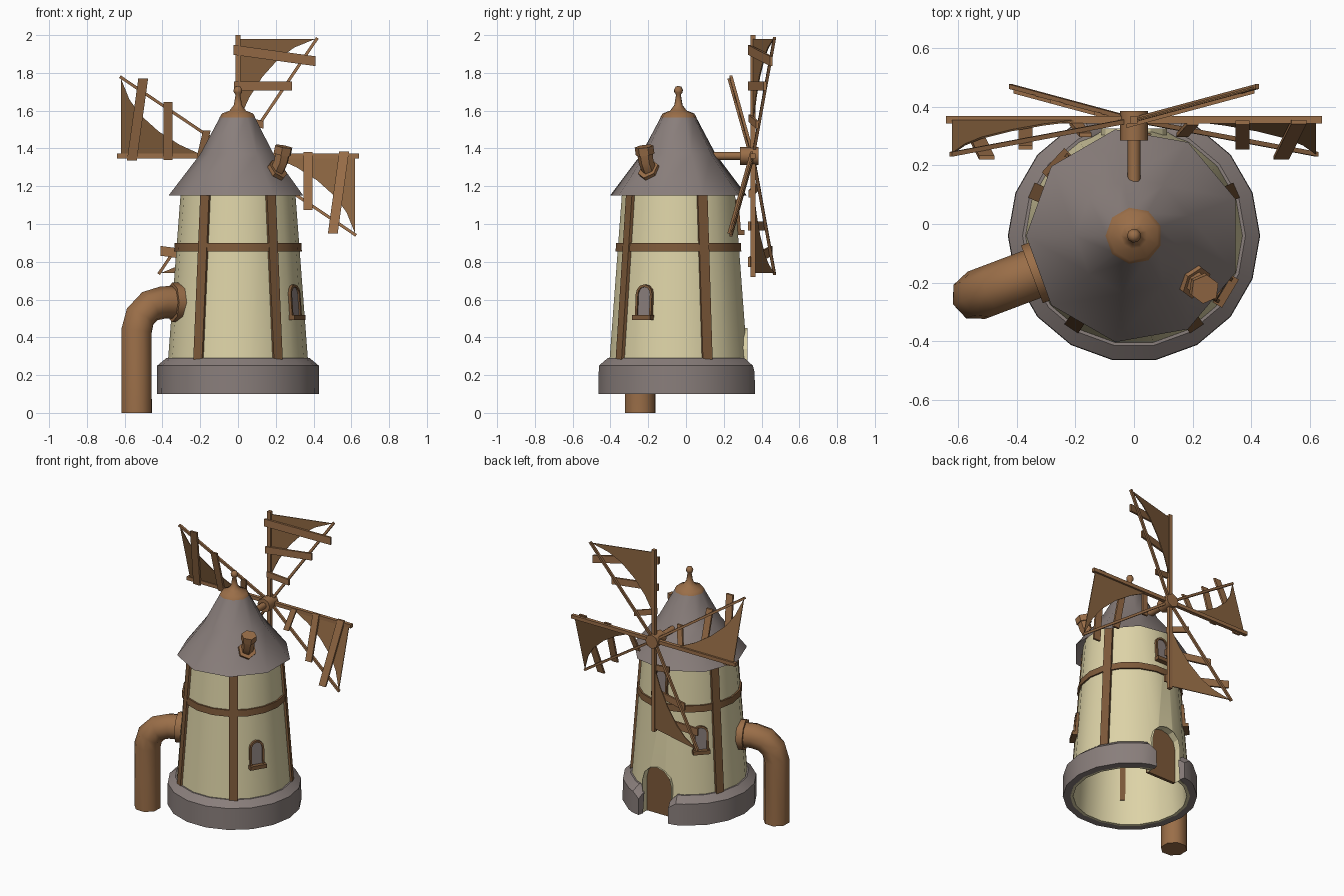
import bpy, bmesh, math
from mathutils import Vector

if "Cube" in bpy.data.objects:
    bpy.data.objects.remove(bpy.data.objects["Cube"])

CY = -0.04  # tower axis in y


def material(name, srgb):
    lin = [((c / 255 + 0.055) / 1.055) ** 2.4 for c in srgb]
    m = bpy.data.materials.new(name)
    m.diffuse_color = (*lin, 1)
    m.use_nodes = True
    m.node_tree.nodes["Principled BSDF"].inputs["Base Color"].default_value = m.diffuse_color
    return m


CREAM = material("cream plaster", (221, 211, 167))
GREY = material("grey stone", (137, 126, 123))
TIMBER = material("dark timber", (126, 90, 58))
WOOD = material("warm wood", (154, 110, 72))
SAIL = material("sail brown", (138, 100, 64))


def make(name, verts, faces, mat, smooth=None):
    bm = bmesh.new()
    vs = [bm.verts.new(v) for v in verts]
    for f in faces:
        bm.faces.new([vs[i] for i in f])
    bmesh.ops.recalc_face_normals(bm, faces=bm.faces)
    me = bpy.data.meshes.new(name)
    bm.to_mesh(me)
    bm.free()
    me.materials.append(mat)
    ob = bpy.data.objects.new(name, me)
    bpy.context.collection.objects.link(ob)
    if smooth:
        bpy.ops.object.select_all(action='DESELECT')
        ob.select_set(True)
        bpy.context.view_layer.objects.active = ob
        bpy.ops.object.shade_smooth_by_angle(angle=math.radians(smooth))
    return ob


def skin(name, rings, mat, around=True, along=False, caps=False, smooth=None):
    """Join equal rings of points; 'around' closes each ring, 'along' joins last to first."""
    n, m = len(rings[0]), len(rings)
    faces = [(i * n + j, i * n + (j + 1) % n, (i + 1) % m * n + (j + 1) % n, (i + 1) % m * n + j)
             for i in range(m if along else m - 1) for j in range(n if around else n - 1)]
    if caps:
        faces += [tuple(range(n)), tuple(range((m - 1) * n, m * n))]
    return make(name, [p for r in rings for p in r], faces, mat, smooth)


def polar(deg, r, z):
    a = math.radians(deg)
    return Vector((r * math.cos(a), CY + r * math.sin(a), z))


def lathe(name, profile, n, mat, start=0, closed=False, caps=False, smooth=35):
    rings = [[polar(start + 360 * k / n, r, z) for k in range(n)] for r, z in profile]
    return skin(name, rings, mat, along=closed, caps=caps, smooth=smooth)


def tube(name, deg, path, mat, sides=8, smooth=50):
    """Tube through (r, z, radius) points in the vertical plane at angle deg."""
    pts = [polar(deg, r, z) for r, z, _ in path]
    side = polar(deg + 90, 1, 0) - Vector((0, CY, 0))
    rings = []
    for i, p in enumerate(pts):
        t = Vector()
        if i:
            t += (p - pts[i - 1]).normalized()
        if i < len(pts) - 1:
            t += (pts[i + 1] - p).normalized()
        nrm = t.normalized().cross(side)
        rings.append([p + path[i][2] * (nrm * math.cos(2 * math.pi * k / sides)
                                        + side * math.sin(2 * math.pi * k / sides)) for k in range(sides)])
    return skin(name, rings, mat, caps=True, smooth=smooth)


def prism(name, pts, offset, mat):
    return skin(name, [pts, [p + Vector(offset) for p in pts]], mat, caps=True)


def bar(name, p0, p1, w, t, mat):
    """Box from p0 to p1 with half-size vectors w and t."""
    rect = [w + t, w - t, -w - t, -w + t]
    return skin(name, [[p0 + q for q in rect], [p1 + q for q in rect]], mat, caps=True)


def arch(w, h, segs=6):
    """Arched outline (sideways, up) of half width w and height h."""
    top = [(w * math.cos(math.pi * k / segs), h - w + w * math.sin(math.pi * k / segs)) for k in range(segs + 1)]
    return [(w, 0)] + top + [(-w, 0)]


def wall(z):
    return 0.384 - 0.0756 * (z - 0.1)


# Tower body: hollow tapered tube with an arched doorway at the back
body = lathe("tower_body", [(0.384, 0.1), (wall(1.2), 1.2), (wall(1.2) - 0.02, 1.2), (0.364, 0.1)],
             18, CREAM, closed=True)
door_shape = arch(0.112, 0.40)
cutter = prism("doorway_cutter", [Vector((x, 0.2, 0.05 + z)) for x, z in door_shape], (0, 0.4, 0), CREAM)
cutter.hide_render = True
mod = body.modifiers.new("doorway", 'BOOLEAN')
mod.operation, mod.object, mod.solver = 'DIFFERENCE', cutter, 'EXACT'
bpy.context.view_layer.objects.active = body
bpy.ops.object.modifier_apply(modifier=mod.name)
bpy.data.objects.remove(cutter)

# Door recess and door
door_shape = arch(0.112, 0.35)
skin("door_recess", [[Vector((x, y, 0.1 + z)) for x, z in door_shape] for y in (0.27, 0.325)],
     CREAM, around=False)
prism("door", [Vector((x, 0.275, 0.1 + z)) for x, z in door_shape], (0, -0.02, 0), TIMBER)

# Stone footing, open at the doorway with rounded ends
section = [(0.38, 0.10), (0.43, 0.10), (0.428, 0.25), (0.38, 0.29), (0.365, 0.29)]
rings = []
for a in [106, 113] + list(range(120, 421, 20)) + [427, 434]:
    s = 0.75 if a in (106, 434) else 1
    rings.append([polar(a, 0.395 + (r - 0.395) * s, 0.1 + (z - 0.1) * s) for r, z in section])
skin("stone_footing", rings, GREY, caps=True, smooth=35)

# Roof and finial
lathe("roof", [(0.368, 1.15), (0.20, 1.37), (0.09, 1.575)], 9, GREY, start=20, smooth=50)
lathe("finial", [(0.097, 1.565), (0.085, 1.585), (0.045, 1.60), (0.022, 1.63), (0.013, 1.685), (0.022, 1.695),
                 (0.024, 1.71), (0.015, 1.727), (0.004, 1.73)], 9, WOOD, start=20, caps=True, smooth=50)

# Timber posts and band
for i, a in enumerate((-56, -124, 24, 156)):
    w = (polar(a + 90, 0.028, 0) - Vector((0, CY, 0)))
    t = (polar(a, 0.018, 0) - Vector((0, CY, 0)))
    bar(f"timber_post_{i + 1}", polar(a, wall(0.27) - 0.006, 0.27), polar(a, wall(1.18) - 0.006, 1.18), w, t, TIMBER)
lathe("timber_band", [(0.338, 0.855), (0.335, 0.90), (0.31, 0.90), (0.31, 0.855)], 18, TIMBER, closed=True)


# Arched windows: frame, pane and sill
def window(name, a, z0):
    out = polar(a, 1, 0) - Vector((0, CY, 0))
    side = polar(a + 90, 1, 0) - Vector((0, CY, 0))

    def at(s, h, d):
        return polar(a, wall(z0 + h) + d, z0 + h) + side * s

    outer = arch(0.05, 0.175)
    inner = [(s, h + 0.012) for s, h in arch(0.037, 0.15)]
    skin(name + "_frame", [[at(s, h, d) for s, h in loop] for loop, d in
                           ((outer, -0.03), (outer, 0.012), (inner, 0.012), (inner, -0.03))], TIMBER, along=True)
    prism(name + "_pane", [at(s, h, 0.003) for s, h in inner], out * -0.008, GREY)
    bar(name + "_sill", at(-0.056, 0, 0.005), at(0.056, 0, 0.005), out * 0.025, Vector((0, 0, 0.013)), TIMBER)


window("front_window", -31, 0.505)
window("back_left_window", 137, 0.585)
window("upper_back_window", 90, 0.955)

# Side drain pipe with elbow and wall flange
elbow = [(0.424 + 0.15 * math.cos(math.radians(t)), 0.435 + 0.15 * math.sin(math.radians(t)), 0.086)
         for t in (0, 30, 60, 90)]
tube("side_pipe", 200.7, [(0.574, 0, 0.086)] + elbow + [(0.33, 0.585, 0.086)], WOOD)
tube("side_pipe_flange", 200.7, [(0.325, 0.585, 0.105), (0.372, 0.585, 0.105)], WOOD)

# Bent chimney on the roof
tube("chimney", -37, [(0.23, 1.265, 0.04), (0.265, 1.295, 0.04), (0.285, 1.33, 0.04), (0.298, 1.385, 0.042)], WOOD, 6)
tube("chimney_cap", -37, [(0.293, 1.368, 0.05), (0.303, 1.41, 0.05)], WOOD, 6)
tube("chimney_flange", -37, [(0.235, 1.265, 0.06), (0.268, 1.291, 0.06)], WOOD, 6)

# Axle and hub of the sails
HY, HZ = 0.355, 1.36
tube("sail_axle", 90, [(0.18, HZ, 0.022), (0.34, HZ, 0.022)], WOOD)
tube("sail_hub", 90, [(0.325, HZ, 0.048), (0.425, HZ, 0.048)], WOOD)

# Four blades, each turned a quarter clockwise, alternately pitched back and forward
sail_outline = [(0.62, 0), (0.62, 0.41), (0.575, 0.30), (0.52, 0.22), (0.42, 0.13), (0.31, 0.06), (0.2, 0.01)]
slats = [((0.562, -0.025), (0.502, 0.41), 0.026), ((0.37, -0.02), (0.37, 0.285), 0.024),
         ((0.20, -0.01), (0.165, 0.135), 0.020)]
for k in range(4):
    ang = math.radians(90 - 90 * k)
    U = Vector((math.cos(ang), 0, math.sin(ang)))
    pitch = 0.27 if k % 2 == 0 else -0.28
    V = Vector((math.sin(ang), pitch, -math.cos(ang)))
    N = Vector((0, 1, 0))
    hub = Vector((0, HY, HZ))
    name = f"blade_{k + 1}"

    def bp(u, v, d=0):
        return hub + U * u + V * v + N * d

    flat = V - N * pitch
    bar(name + "_spar", bp(0, 0), bp(0.64, 0), flat * 0.0125, N * 0.0125, WOOD)
    bar(name + "_brace", bp(0, 0), bp(0.625, 0.42), (flat * 0.83 - U * 0.55) * 0.008, N * 0.008, WOOD)
    prism(name + "_sail", [bp(u, v, 0.003) for u, v in sail_outline], (0, -0.006, 0), SAIL)
    for j, (a, b, w) in enumerate(slats):
        bar(f"{name}_slat_{j + 1}", bp(*a, -0.014), bp(*b, -0.014), U * w, N * 0.007, WOOD)
